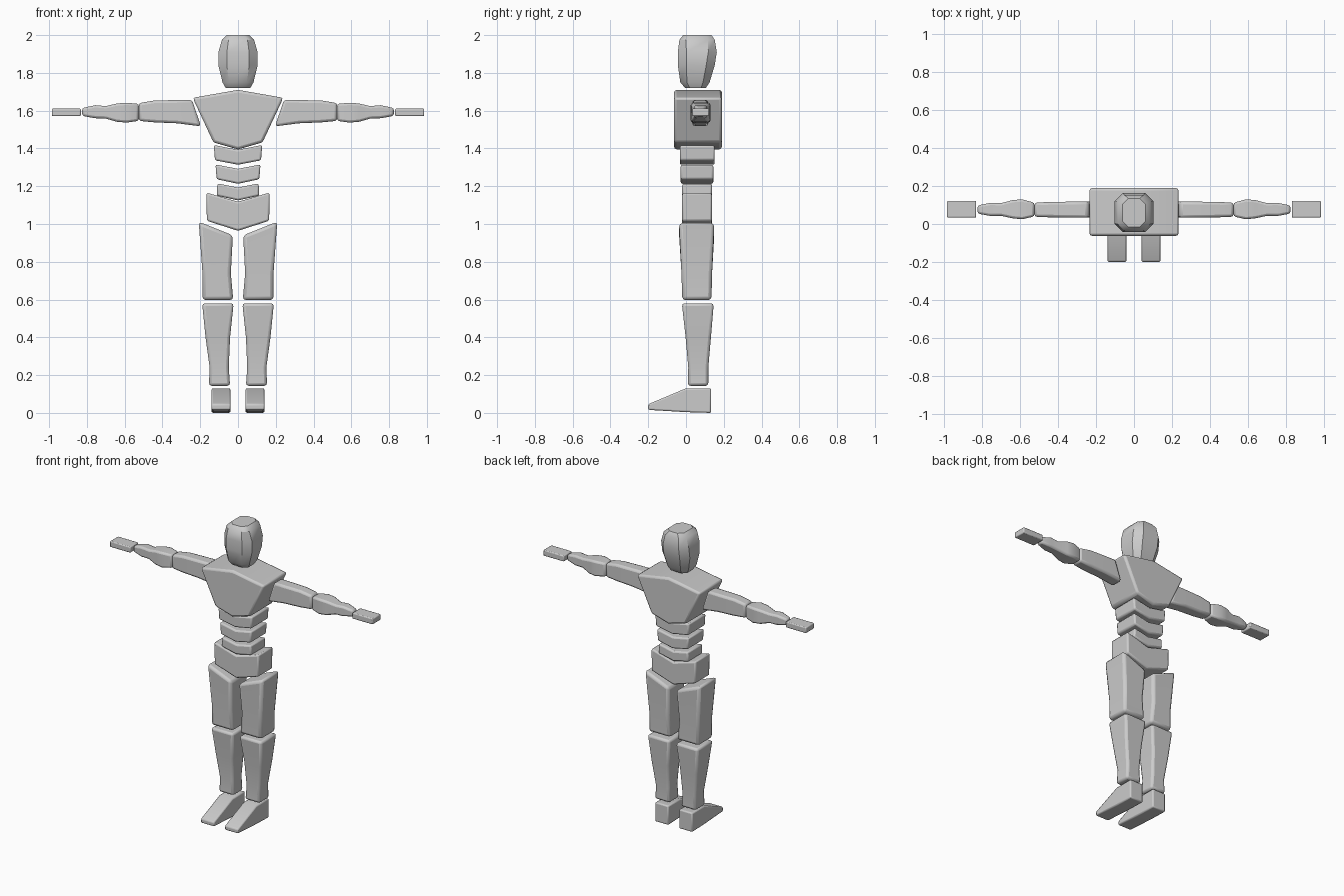
import bpy, bmesh, math

if "Cube" in bpy.data.objects:
    bpy.data.objects.remove(bpy.data.objects["Cube"])

grey = bpy.data.materials.new("light_grey")
grey.diffuse_color = (0.6, 0.6, 0.6, 1)
grey.use_nodes = True
grey.node_tree.nodes["Principled BSDF"].inputs["Base Color"].default_value = grey.diffuse_color


def finish(name, bm, bevel=0.01, mirror=False, segments=2):
    """Turn a bmesh into a softened, optionally mirrored object."""
    bmesh.ops.recalc_face_normals(bm, faces=bm.faces)
    me = bpy.data.meshes.new(name)
    bm.to_mesh(me)
    bm.free()
    me.materials.append(grey)
    ob = bpy.data.objects.new(name, me)
    bpy.context.collection.objects.link(ob)
    if bevel:
        mod = ob.modifiers.new("soft_edges", 'BEVEL')
        mod.width = bevel
        mod.segments = segments
        mod.limit_method = 'ANGLE'
        mod.angle_limit = math.radians(35)
    if mirror:
        ob.modifiers.new("mirror", 'MIRROR').use_mirror_merge = False
    bpy.ops.object.select_all(action='DESELECT')
    ob.select_set(True)
    bpy.context.view_layer.objects.active = ob
    bpy.ops.object.shade_smooth_by_angle(angle=math.radians(35))
    return ob


def loft(name, rings, **kw):
    """Skin a list of rings with equal point counts and cap both ends."""
    bm = bmesh.new()
    vs = [[bm.verts.new(p) for p in ring] for ring in rings]
    n = len(vs[0])
    for a, b in zip(vs, vs[1:]):
        for i in range(n):
            j = (i + 1) % n
            bm.faces.new((a[i], a[j], b[j], b[i]))
    bm.faces.new(vs[0])
    bm.faces.new(vs[-1])
    return finish(name, bm, **kw)


def slab(name, half, y0, y1, **kw):
    """Symmetric front outline (x, z) extruded from y0 to y1."""
    outline = half + [(-x, z) for x, z in reversed(half) if x > 0]
    loft(name, [[(x, y, z) for x, z in outline] for y in (y0, y1)], **kw)


def leg_ring(x0, x1, z0, z1, y0, y1):
    """Leg section; z0 is the height at x0 and z1 the height at x1."""
    return [(x0, y0, z0), (x1, y0, z1), (x1, y1, z1), (x0, y1, z0)]


def arm_ring(xb, xt, zb, zt, y0, y1):
    """Arm section; xb is the reach at the bottom and xt at the top."""
    return [(xb, y0, zb), (xb, y1, zb), (xt, y1, zt), (xt, y0, zt)]


def head_ring(z, w, y0, y1, c):
    """Rectangle with cut corners."""
    return [(w, y0 + c, z), (w, y1 - c, z), (w - c, y1, z), (c - w, y1, z),
            (-w, y1 - c, z), (-w, y0 + c, z), (c - w, y0, z), (w - c, y0, z)]


# Head
loft("head", [head_ring(1.72, 0.065, -0.005, 0.105, 0.025),
              head_ring(1.75, 0.082, -0.03, 0.125, 0.035),
              head_ring(1.84, 0.104, -0.043, 0.152, 0.045),
              head_ring(1.91, 0.104, -0.043, 0.163, 0.045),
              head_ring(1.975, 0.085, -0.035, 0.152, 0.035),
              head_ring(2.0, 0.06, -0.015, 0.135, 0.03)], bevel=0)

# Chest, abdomen bands and pelvis
slab("chest", [(0, 1.71), (0.24, 1.668), (0.13, 1.432), (0, 1.395)], -0.063, 0.19, bevel=0.014)
slab("upper_abdomen", [(0, 1.393), (0.128, 1.418), (0.122, 1.337), (0, 1.314)], -0.033, 0.152)
slab("middle_abdomen", [(0, 1.292), (0.119, 1.315), (0.113, 1.237), (0, 1.213)], -0.028, 0.145)
slab("lower_abdomen", [(0, 1.193), (0.109, 1.215), (0.113, 1.15), (0, 1.125)], -0.02, 0.138)
slab("pelvis", [(0, 1.118), (0.167, 1.166), (0.165, 1.017), (0, 0.964)], -0.02, 0.137)

# Legs
loft("thigh", [leg_ring(0.027, 0.208, 0.94, 1.012, -0.037, 0.15),
               leg_ring(0.038, 0.188, 0.74, 0.74, -0.024, 0.138),
               leg_ring(0.025, 0.188, 0.597, 0.597, -0.02, 0.135)],
     bevel=0.018, mirror=True)
loft("shin", [leg_ring(0.023, 0.19, 0.58, 0.58, -0.022, 0.147),
              leg_ring(0.042, 0.172, 0.4, 0.4, -0.002, 0.132),
              leg_ring(0.049, 0.15, 0.24, 0.24, 0.012, 0.118),
              leg_ring(0.042, 0.154, 0.143, 0.143, 0.01, 0.118)],
     bevel=0.015, mirror=True)

# Foot: side outline extruded across x
foot = [(0.133, 0.13), (0.0, 0.13), (-0.2, 0.046), (-0.2, 0.016), (0.0, 0.004), (0.133, 0.0)]
loft("foot", [[(x, y, z) for y, z in foot] for x in (0.04, 0.14)],
     bevel=0.008, mirror=True)

# Arms
loft("upper_arm", [arm_ring(0.196, 0.243, 1.517, 1.657, 0.033, 0.118),
                   arm_ring(0.32, 0.32, 1.533, 1.656, 0.033, 0.118),
                   arm_ring(0.44, 0.44, 1.538, 1.654, 0.035, 0.116),
                   arm_ring(0.525, 0.525, 1.546, 1.64, 0.038, 0.113)],
     bevel=0.014, mirror=True)
loft("forearm", [arm_ring(0.525, 0.525, 1.546, 1.636, 0.04, 0.112),
                 arm_ring(0.59, 0.59, 1.537, 1.642, 0.025, 0.13),
                 arm_ring(0.64, 0.64, 1.541, 1.638, 0.03, 0.126),
                 arm_ring(0.7, 0.7, 1.558, 1.624, 0.043, 0.11),
                 arm_ring(0.755, 0.755, 1.56, 1.629, 0.042, 0.112),
                 arm_ring(0.825, 0.825, 1.572, 1.614, 0.055, 0.098)],
     bevel=0.012, mirror=True)
loft("hand", [arm_ring(0.832, 0.832, 1.571, 1.611, 0.034, 0.122),
              arm_ring(0.986, 0.986, 1.571, 1.611, 0.034, 0.122)],
     bevel=0.006, mirror=True)
